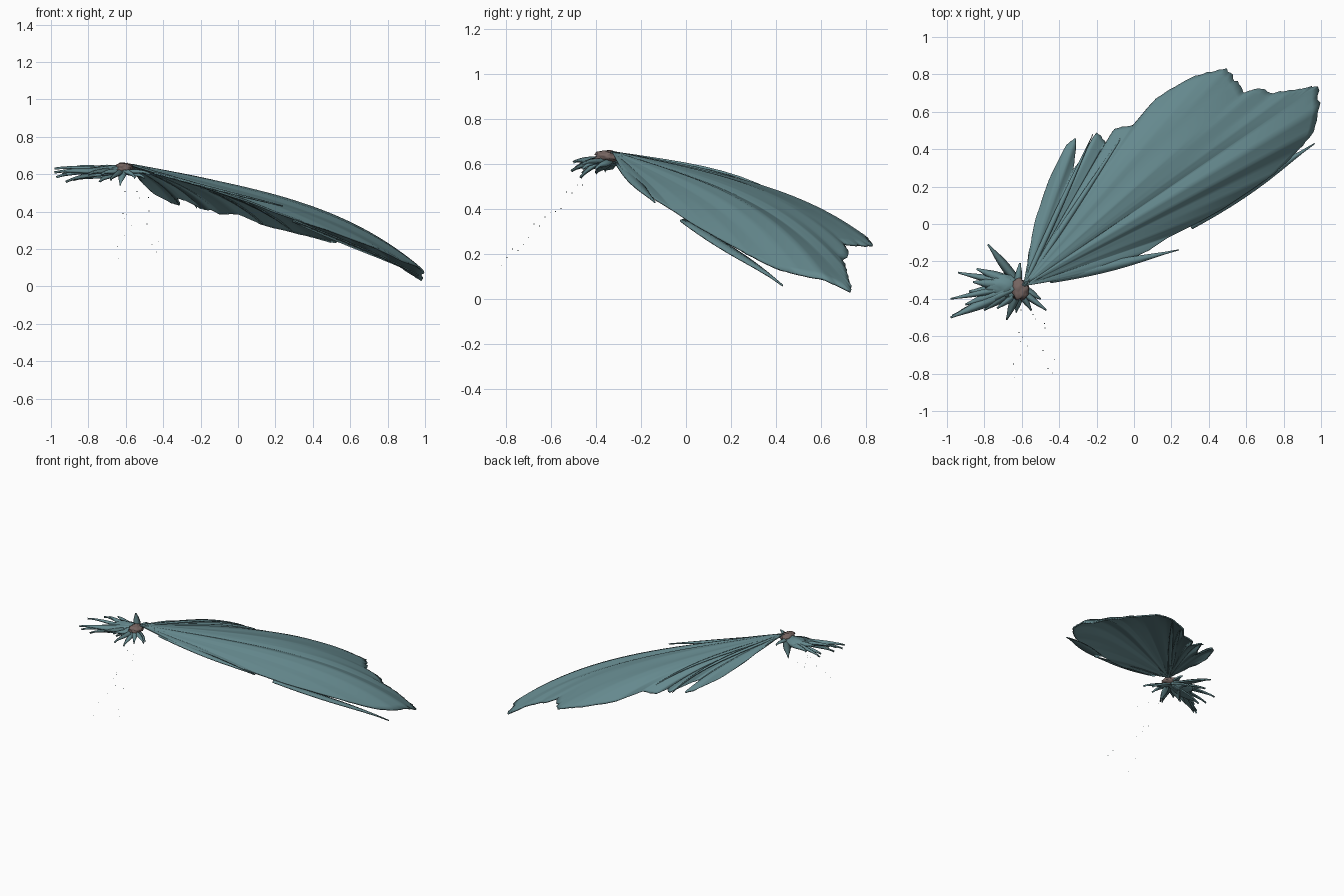
import bpy, bmesh, math, random
from mathutils import Vector

random.seed(4)
ROOT = Vector((-0.59, -0.33, 0.655))


def material(name, rgb):
    m = bpy.data.materials.new(name)
    m.diffuse_color = (*rgb, 1)
    return m


TEAL = material("teal", (0.13, 0.25, 0.27))
DARK = material("dark_teal", (0.09, 0.17, 0.18))
RUST = material("rust", (0.18, 0.13, 0.12))


def make(name, verts, faces, mat, thick=0):
    me = bpy.data.meshes.new(name)
    me.from_pydata(verts, [], faces)
    me.materials.append(mat)
    ob = bpy.data.objects.new(name, me)
    bpy.context.collection.objects.link(ob)
    me.shade_smooth()
    if thick:
        s = ob.modifiers.new("thickness", 'SOLIDIFY')
        s.thickness = thick
        s.offset = 0
    return ob


def swell(t):
    # bulge along a ray: nearly straight near the root, dropping late
    return 2.12 * (t - t ** 4)


def blade(name, a, b, width, mat, bow=0.0, fold=0.3, thick=0.007):
    # tapered leaf strip, creased along its middle
    a, b = Vector(a), Vector(b)
    side = (b - a).cross(Vector((0, 0, 1))).normalized()
    n, verts, faces = 10, [], []
    for i in range(n + 1):
        t = i / n
        p = a.lerp(b, t) + Vector((0, 0, bow * swell(t)))
        w = width * (0.4 + 0.6 * math.sin(math.pi * min(1, t + 0.1))) * (1 - 0.85 * t ** 5)
        drop = Vector((0, 0, -abs(w) * fold))
        verts += [p - side * w + drop, p, p + side * w + drop]
    for i in range(n):
        for k in range(2):
            j = i * 3 + k
            faces.append((j, j + 1, j + 4, j + 3))
    return make(name, verts, faces, mat, thick)


# Main fan: rim points (x, y, z, bow), swept around the root
RIM = [
    (-0.35, -0.29, 0.58, 0.0), (-0.1, -0.22, 0.505, 0.005), (0.08, -0.14, 0.445, 0.01),
    (0.2, -0.06, 0.395, 0.015), (0.36, 0.02, 0.34, 0.025), (0.5, 0.1, 0.295, 0.035),
    (0.75, 0.27, 0.20, 0.055), (0.88, 0.40, 0.135, 0.08), (0.96, 0.5, 0.11, 0.105),
    (0.99, 0.62, 0.085, 0.125), (0.985, 0.735, 0.03, 0.135), (0.93, 0.73, 0.065, 0.13),
    (0.85, 0.715, 0.12, 0.118), (0.75, 0.70, 0.165, 0.11), (0.66, 0.725, 0.205, 0.10),
    (0.58, 0.70, 0.245, 0.09), (0.54, 0.77, 0.24, 0.085), (0.49, 0.825, 0.24, 0.08),
    (0.39, 0.81, 0.265, 0.075), (0.28, 0.77, 0.295, 0.065), (0.12, 0.67, 0.335, 0.055),
    (0.0, 0.53, 0.385, 0.045), (-0.1, 0.51, 0.39, 0.04), (-0.15, 0.43, 0.415, 0.035),
    (-0.2, 0.49, 0.415, 0.035), (-0.29, 0.33, 0.46, 0.025), (-0.325, 0.29, 0.475, 0.02),
    (-0.31, 0.46, 0.435, 0.03), (-0.36, 0.42, 0.445, 0.03), (-0.45, 0.24, 0.50, 0.02),
    (-0.52, 0.04, 0.56, 0.01), (-0.56, -0.15, 0.615, 0.0),
]
SUB, ROWS = 5, 40
rays = []
for p, q in zip(RIM, RIM[1:]):
    for s in range(SUB):
        rays.append([u + (v - u) * s / SUB for u, v in zip(p, q)])
rays.append(list(RIM[-1]))
verts, faces = [], []
for x, y, z, bow in rays:
    ang = math.atan2(y - ROOT.y, x - ROOT.x)
    jag = 1 + random.uniform(-0.006, 0.006)
    for r in range(ROWS + 1):
        t = 0.02 + 0.98 * r / ROWS
        p = ROOT.lerp(Vector((x, y, z)), t * (jag if r == ROWS else 1))
        p.z += bow * swell(t)
        # radial pleats, deeper on the frayed side
        p.z += math.sin(ang * 46) * t * (0.001 + 0.006 * max(0, ang - 0.7))
        verts.append(p)
W = ROWS + 1
for i in range(len(rays) - 1):
    for r in range(ROWS):
        j = i * W + r
        faces.append((j, j + 1, j + W + 1, j + W))
make("fan_membrane", verts, faces, TEAL, 0.01)

# Loose strips on the low edge of the fan, and ribs on the frayed side
blade("low_feather", (-0.45, -0.3, 0.61), (0.24, -0.138, 0.43), 0.028, TEAL)
blade("hanging_strip", (0.3, -0.01, 0.355), (0.965, 0.43, 0.06), 0.036, TEAL, 0.012)
for i, (x, y, z) in enumerate([(-0.03, 0.52, 0.39), (0.13, 0.66, 0.337), (0.3, 0.77, 0.292),
                               (-0.22, 0.48, 0.42)]):
    blade(f"fan_rib_{i}", ROOT, (x, y, z), 0.014, TEAL, 0.055)

# Ragged tuft of spikes opposite the fan
TUFT = [
    (-0.98, -0.50, 0.61, 0.026), (-0.78, -0.11, 0.61, 0.022), (-0.94, -0.26, 0.60, 0.018),
    (-0.98, -0.40, 0.63, 0.014), (-0.88, -0.36, 0.57, 0.030), (-0.92, -0.46, 0.56, 0.022),
    (-0.84, -0.24, 0.62, 0.028), (-0.86, -0.31, 0.64, 0.030), (-0.80, -0.42, 0.58, 0.03),
    (-0.68, -0.51, 0.57, 0.020), (-0.63, -0.47, 0.54, 0.018), (-0.55, -0.46, 0.58, 0.018),
    (-0.47, -0.46, 0.60, 0.014), (-0.74, -0.40, 0.56, 0.028), (-0.70, -0.24, 0.59, 0.026),
    (-0.61, -0.21, 0.62, 0.016), (-0.90, -0.43, 0.60, 0.026), (-0.80, -0.46, 0.60, 0.02),
    (-0.73, -0.45, 0.60, 0.020), (-0.50, -0.40, 0.58, 0.020), (-0.97, -0.49, 0.585, 0.022),
]
for i, (x, y, z, w) in enumerate(TUFT):
    base = Vector((-0.62, -0.345, 0.635)) + Vector([random.uniform(-0.015, 0.015) for _ in range(3)])
    blade(f"tuft_spike_{i}", base, (x, y, z), w, DARK if i % 4 == 1 else TEAL, 0.01, 0.8, 0.012)


def blob(name, loc, scale, mat, rough):
    bm = bmesh.new()
    bmesh.ops.create_icosphere(bm, subdivisions=3, radius=1)
    for v in bm.verts:
        v.co *= 1 + random.uniform(-rough, rough)
        v.co = Vector([c * s for c, s in zip(v.co, scale)]) + Vector(loc)
    me = bpy.data.meshes.new(name)
    bm.to_mesh(me)
    bm.free()
    me.materials.append(mat)
    me.shade_smooth()
    bpy.context.collection.objects.link(bpy.data.objects.new(name, me))


# Lumpy knot where everything joins
blob("knot", (-0.61, -0.35, 0.635), (0.045, 0.055, 0.026), RUST, 0.2)
blob("tuft_core", (-0.70, -0.33, 0.62), (0.09, 0.06, 0.028), TEAL, 0.15)

# Drifting specks below the knot
bm = bmesh.new()
for i in range(16):
    t = i / 15
    c = Vector((random.uniform(-0.65, -0.42), -0.46 - 0.36 * t, 0.53 - 0.37 * t))
    c.z += random.uniform(-0.03, 0.03)
    tet = [bm.verts.new(c + Vector(o) * 0.002) for o in
           ((1, 1, 1), (1, -1, -1), (-1, 1, -1), (-1, -1, 1))]
    for f in ((0, 1, 2), (0, 3, 1), (0, 2, 3), (1, 3, 2)):
        bm.faces.new([tet[k] for k in f])
me = bpy.data.meshes.new("specks")
bm.to_mesh(me)
bm.free()
me.materials.append(DARK)
bpy.context.collection.objects.link(bpy.data.objects.new("specks", me))
